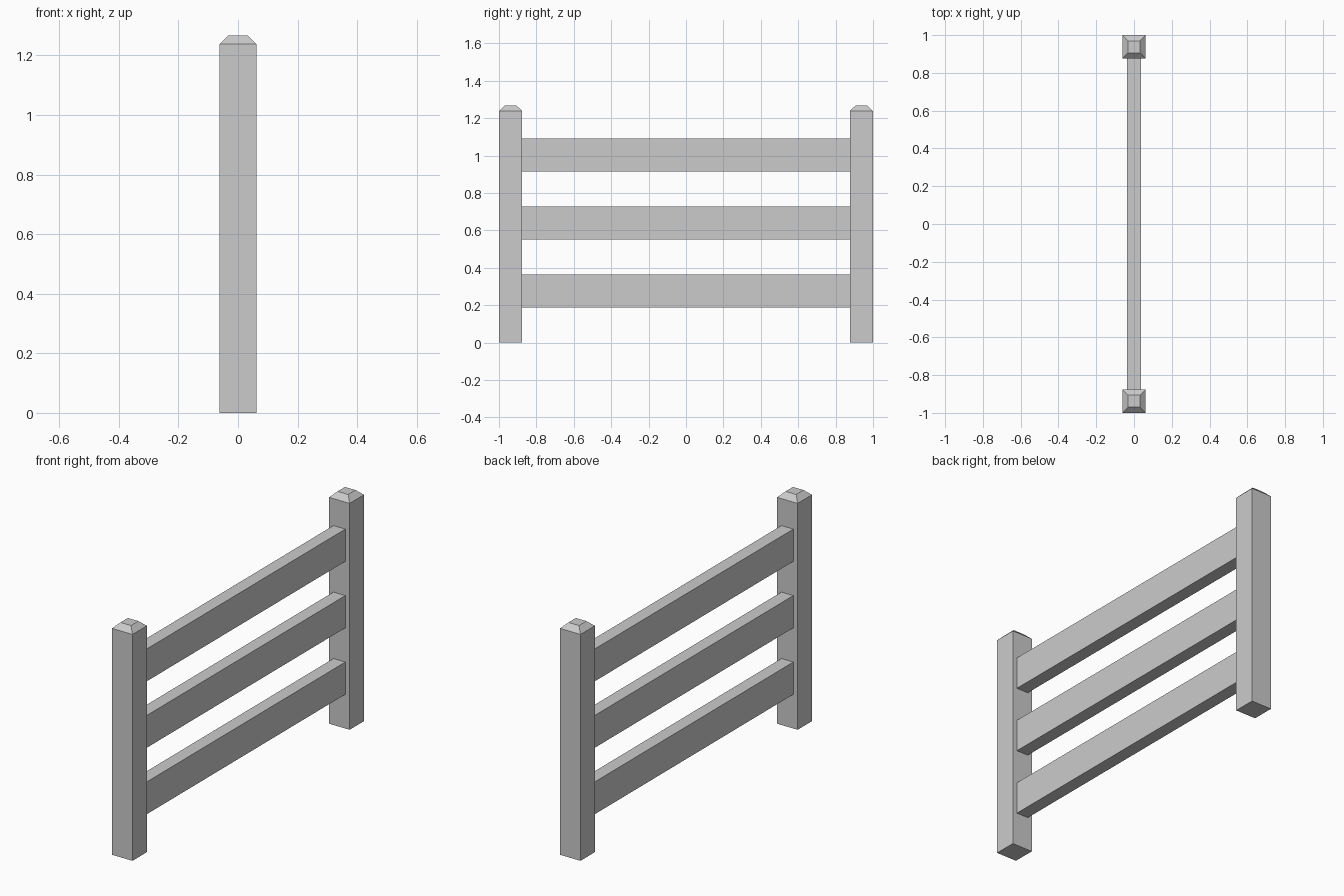
import bpy, bmesh

if "Cube" in bpy.data.objects:
    bpy.data.objects.remove(bpy.data.objects["Cube"])

POST_HALF, CAP_HALF = 0.062, 0.032
POST_Y = 1 - POST_HALF
RAIL_HALF_X, RAIL_HEIGHT = 0.036, 0.177


def finish(name, bm):
    bmesh.ops.recalc_face_normals(bm, faces=bm.faces[:])
    mesh = bpy.data.meshes.new(name)
    bm.to_mesh(mesh)
    bm.free()
    obj = bpy.data.objects.new(name, mesh)
    bpy.context.collection.objects.link(obj)
    return obj


def post(name, y):
    # Square rings stacked upward: foot, shoulder, chamfered top
    bm = bmesh.new()
    rings = []
    for half, z in ((POST_HALF, 0), (POST_HALF, 1.238), (CAP_HALF, 1.267)):
        rings.append([bm.verts.new((sx * half, y + sy * half, z))
                      for sx, sy in ((-1, -1), (1, -1), (1, 1), (-1, 1))])
    for low, high in zip(rings, rings[1:]):
        for i in range(4):
            j = (i + 1) % 4
            bm.faces.new((low[i], low[j], high[j], high[i]))
    bm.faces.new(rings[0][::-1])
    bm.faces.new(rings[-1])
    return finish(name, bm)


def rail(name, z):
    # Flat board spanning between the inner post faces
    bm = bmesh.new()
    bmesh.ops.create_cube(bm, size=1)
    length = 2 * (1 - 2 * POST_HALF)
    bmesh.ops.scale(bm, vec=(2 * RAIL_HALF_X, length, RAIL_HEIGHT), verts=bm.verts[:])
    obj = finish(name, bm)
    obj.location.z = z
    return obj


# Two end posts
post("front_post", -POST_Y)
post("back_post", POST_Y)

# Three evenly spaced rails
for i, label in enumerate(("lower", "middle", "upper")):
    rail(label + "_rail", 0.275 + i * 0.3635)
